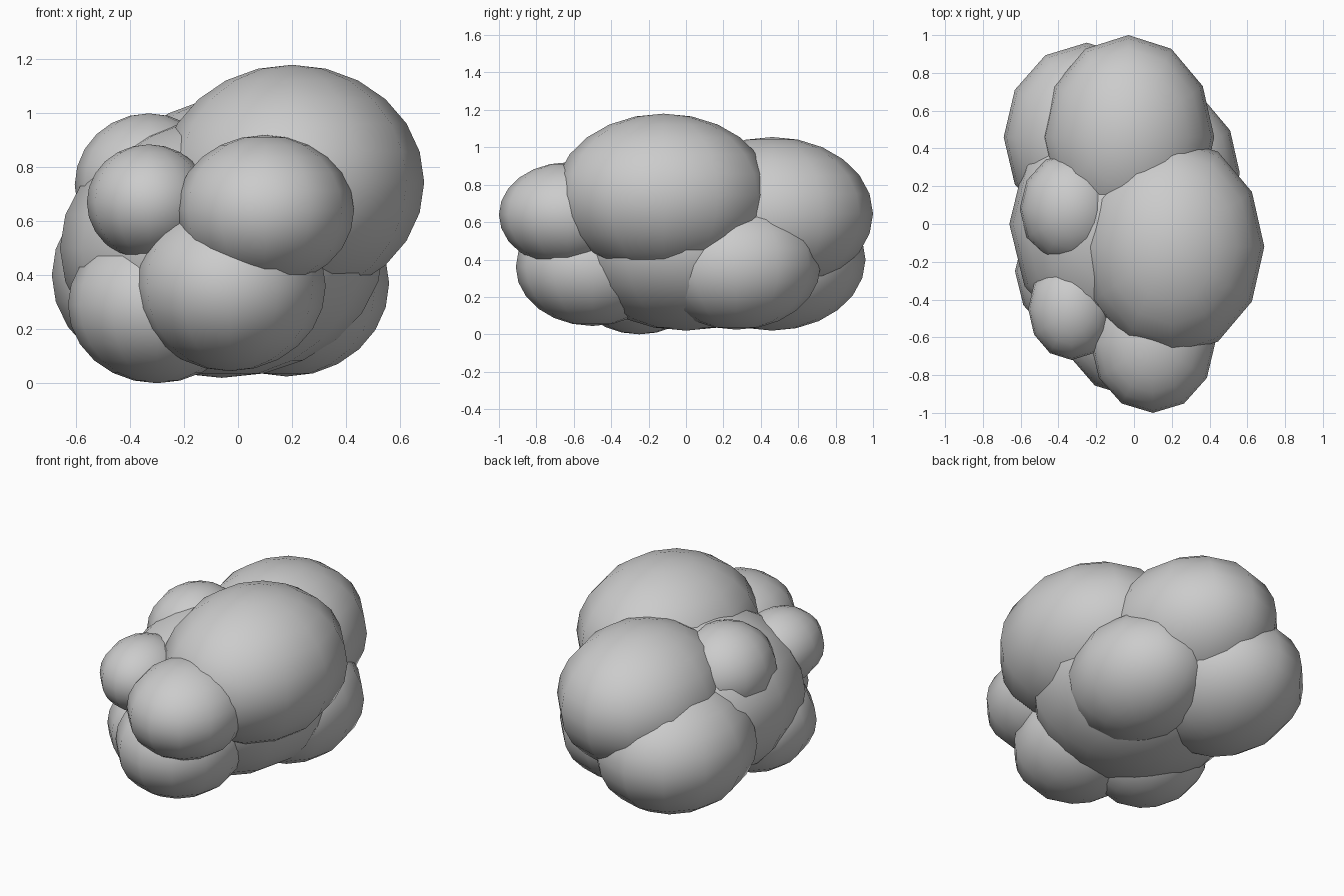
import bpy

if "Cube" in bpy.data.objects:
    bpy.data.objects.remove(bpy.data.objects["Cube"])

# Puffs of the cloud-like clump: name, centre, radii
PUFFS = [
    ("core_puff",             (-0.06,  0.00, 0.50), (0.60, 0.66, 0.48)),
    ("large_top_puff",        ( 0.20, -0.12, 0.745), (0.49, 0.58, 0.435)),
    ("front_upper_puff",      ( 0.10, -0.63, 0.64), (0.33, 0.37, 0.28)),
    ("front_lower_puff",      (-0.03, -0.50, 0.36), (0.355, 0.41, 0.315)),
    ("left_lower_puff",       (-0.30, -0.25, 0.29), (0.33, 0.36, 0.29)),
    ("front_left_small_puff", (-0.33, -0.45, 0.67), (0.23, 0.27, 0.215)),
    ("left_upper_puff",       (-0.33,  0.08, 0.735), (0.275, 0.30, 0.265)),
    ("back_upper_puff",       (-0.03,  0.46, 0.645), (0.455, 0.54, 0.41)),
    ("back_left_puff",        (-0.25,  0.46, 0.40), (0.44, 0.50, 0.38)),
    ("back_right_puff",       ( 0.18,  0.27, 0.37), (0.38, 0.45, 0.345)),
]


def add_puff(name, centre, radii):
    bpy.ops.mesh.primitive_uv_sphere_add(segments=12, ring_count=12, radius=1, location=centre)
    puff = bpy.context.object
    puff.name = name
    puff.scale = radii
    bpy.ops.object.transform_apply(location=False, rotation=False, scale=True)
    bpy.ops.object.shade_smooth()
    return puff


for args in PUFFS:
    add_puff(*args)
